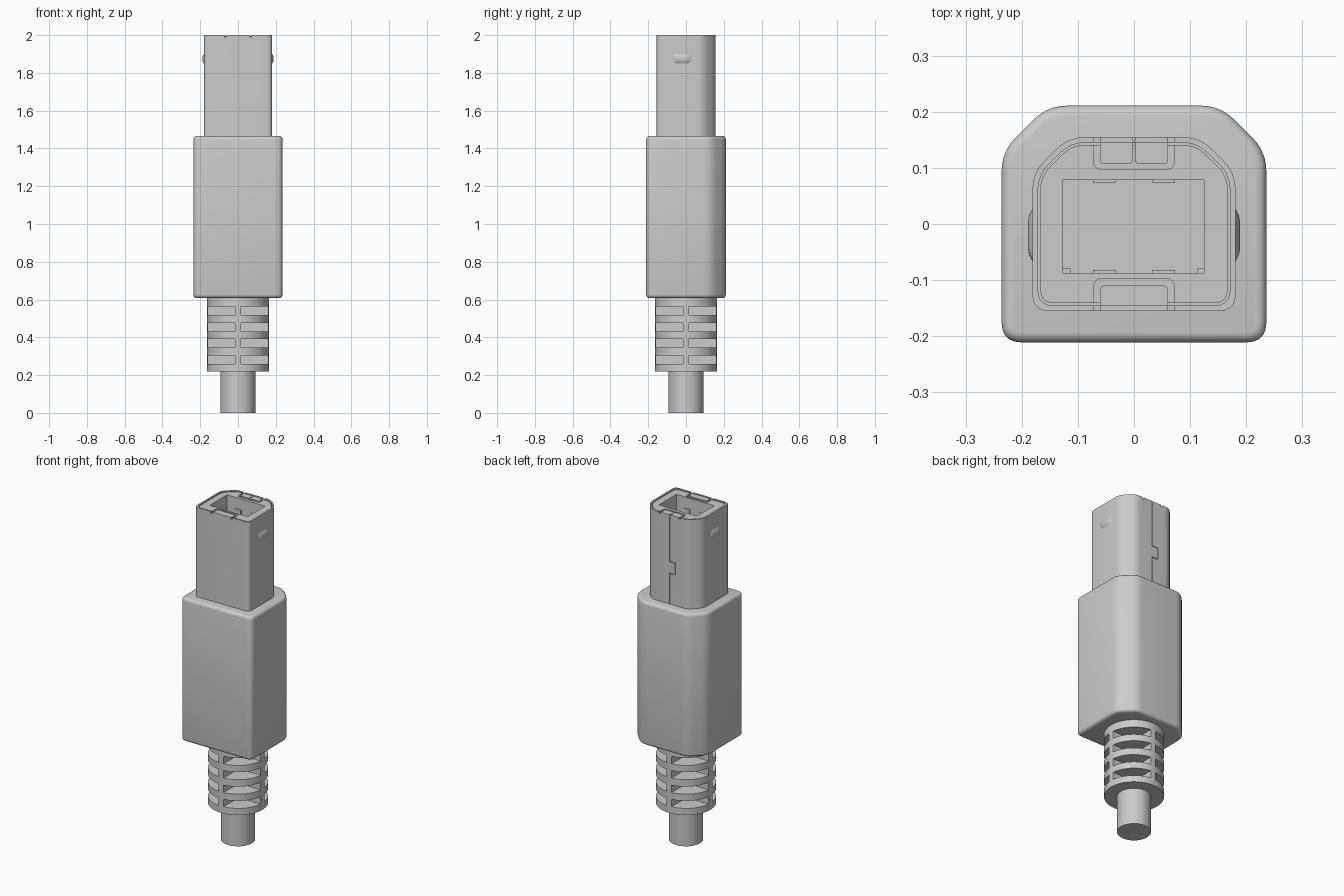
import bpy
import bmesh
from math import radians
from mathutils import Vector

if "Cube" in bpy.data.objects:
    bpy.data.objects.remove(bpy.data.objects["Cube"], do_unlink=True)

grey = bpy.data.materials.new("plain grey")
grey.use_nodes = True
grey.diffuse_color = (0.6, 0.6, 0.6, 1)
grey.node_tree.nodes["Principled BSDF"].inputs["Base Color"].default_value = (0.6, 0.6, 0.6, 1)


def rounded(points, r, n=5):
    """Round every corner of a closed 2D outline."""
    out = []
    pts = [Vector(p) for p in points]
    for i, p in enumerate(pts):
        a = p + (pts[i - 1] - p).normalized() * r
        b = p + (pts[(i + 1) % len(pts)] - p).normalized() * r
        for k in range(n + 1):
            t = k / n
            out.append(a * (1 - t) ** 2 + p * 2 * t * (1 - t) + b * t * t)
    return out


def rect(x0, x1, y0, y1):
    return [(x0, y0), (x1, y0), (x1, y1), (x0, y1)]


def housing(hx, hy, chamfer, r):
    """Rectangle with two chamfered back corners."""
    return rounded([(-hx, -hy), (hx, -hy), (hx, hy - chamfer), (hx - chamfer, hy),
                    (chamfer - hx, hy), (-hx, hy - chamfer)], r)


def prism(name, outline, z0, z1):
    bm = bmesh.new()
    face = bm.faces.new([bm.verts.new((p[0], p[1], z0)) for p in outline])
    top = bmesh.ops.extrude_face_region(bm, geom=[face])["geom"]
    for v in top:
        if isinstance(v, bmesh.types.BMVert):
            v.co.z = z1
    bmesh.ops.recalc_face_normals(bm, faces=bm.faces)
    return finish(name, bm)


def cylinder(name, r, z0, z1):
    bm = bmesh.new()
    bmesh.ops.create_cone(bm, cap_ends=True, segments=64, radius1=r, radius2=r, depth=z1 - z0)
    bmesh.ops.translate(bm, verts=bm.verts, vec=(0, 0, (z0 + z1) / 2))
    return finish(name, bm)


def finish(name, bm):
    mesh = bpy.data.meshes.new(name)
    bm.to_mesh(mesh)
    bm.free()
    ob = bpy.data.objects.new(name, mesh)
    bpy.context.collection.objects.link(ob)
    mesh.materials.append(grey)
    return ob


def apply(ob, mod):
    bpy.context.view_layer.objects.active = ob
    bpy.ops.object.modifier_apply(modifier=mod.name)


def cut(ob, *cutters):
    for c in cutters:
        mod = ob.modifiers.new("cut", "BOOLEAN")
        mod.operation = "DIFFERENCE"
        mod.solver = "EXACT"
        mod.object = c
        apply(ob, mod)
        bpy.data.objects.remove(c, do_unlink=True)


def soften(ob, width, segments=4):
    mod = ob.modifiers.new("soften", "BEVEL")
    mod.width = width
    mod.segments = segments
    mod.limit_method = "ANGLE"
    mod.angle_limit = radians(60)
    apply(ob, mod)


# Cable stub and slotted strain relief with a cross-shaped core
cylinder("cable", 0.092, 0, 0.23)
relief = cylinder("strain_relief", 0.163, 0.22, 0.62)
for z in (0.26, 0.345, 0.432, 0.517):
    for sx in (-1, 1):
        for sy in (-1, 1):
            xs = sorted((sx * 0.017, sx * 0.2))
            ys = sorted((sy * 0.017, sy * 0.2))
            cut(relief, prism("slot_cutter", rect(*xs, *ys), z, z + 0.045))

# Grip
grip = prism("grip_body", housing(0.236, 0.211, 0.082, 0.036), 0.608, 1.466)
soften(grip, 0.018)

# Outer shell of the plug
HX, HY, CH, TOP = 0.181, 0.155, 0.064, 2.0
shell = prism("plug_shell", housing(HX, HY, CH, 0.03), 1.46, TOP)
cut(shell, prism("shell_cutter", housing(HX - 0.01, HY - 0.01, CH - 0.006, 0.027), 1.5, 2.1))
for sx in (-1, 1):
    xs = sorted((sx * 0.06, sx * 0.072))
    for sy in (-1, 1):
        ys = sorted((sy * 0.13, sy * 0.2))
        cut(shell, prism("slit_cutter", rect(*xs, *ys), 1.99, 2.1))

# Stepped seam down the back
W, JOG = 0.002, -0.037
for x0, x1, z0, z1 in ((-W, W, 1.72, 2.1), (JOG - W, W, 1.718, 1.722), (JOG - W, JOG + W, 1.65, 1.72),
                       (JOG - W, W, 1.648, 1.652), (-W, W, 1.4, 1.65)):
    cut(shell, prism("seam_cutter", rect(x0, x1, HY - 0.007, HY + 0.02), z0, z1))

# Inner insert with its socket and the two tab recesses
insert = prism("plug_insert", housing(HX - 0.014, HY - 0.014, CH - 0.008, 0.025), 1.48, 1.996)
cut(insert, prism("socket_cutter", rect(-0.127, 0.125, -0.087, 0.078), 1.55, 2.1))
for s in (-1, 1):
    ys = sorted((s * 0.097, s * 0.2))
    cut(insert, prism("recess_cutter", rounded(rect(-0.072, 0.072, *ys), 0.016), 1.965, 2.1))

# Folded tabs, the back one split by the seam
prism("front_tab", rounded(rect(-0.061, 0.061, -0.149, -0.109), 0.012), 1.984, 1.997)
for side, s in (("left", 1), ("right", -1)):
    xs = sorted((s * 0.002, s * 0.061))
    prism(side + "_back_tab", rounded(rect(*xs, 0.107, 0.149), 0.008), 1.984, 1.997)

# Contacts and corner ribs in the socket
for side, s in (("left", 1), ("right", -1)):
    for place, y in (("front", -0.086), ("back", 0.077)):
        x = s * 0.053
        prism(f"{side}_{place}_contact", rect(x - 0.02, x + 0.02, y - 0.004, y + 0.004), 1.545, 1.93)
    xs = sorted((s * 0.113, s * 0.128))
    prism(side + "_corner_rib", rect(*xs, -0.088, -0.079), 1.545, 1.9)

# Snap bumps on the sides
for side, s in (("left", 1), ("right", -1)):
    bm = bmesh.new()
    rings = []
    for x, hy, hz in ((0.178, 0.052, 0.03), (0.183, 0.043, 0.022), (0.187, 0.034, 0.014), (0.189, 0.026, 0.008)):
        ring = rounded(rect(-hy, hy, -hz, hz), hz * 0.98)
        rings.append([bm.verts.new((s * x, p[0] - 0.02, p[1] + 1.875)) for p in ring])
    for a, b in zip(rings, rings[1:]):
        for i in range(len(a)):
            bm.faces.new((a[i - 1], a[i], b[i], b[i - 1]))
    bm.faces.new(rings[0])
    bm.faces.new(rings[-1])
    bmesh.ops.recalc_face_normals(bm, faces=bm.faces)
    finish(side + "_snap_bump", bm)

# Smooth shading with sharp edges kept
for ob in bpy.context.collection.objects:
    ob.select_set(ob.type == "MESH" and grey.name in ob.data.materials)
bpy.context.view_layer.objects.active = grip
bpy.ops.object.shade_smooth_by_angle(angle=radians(32))
